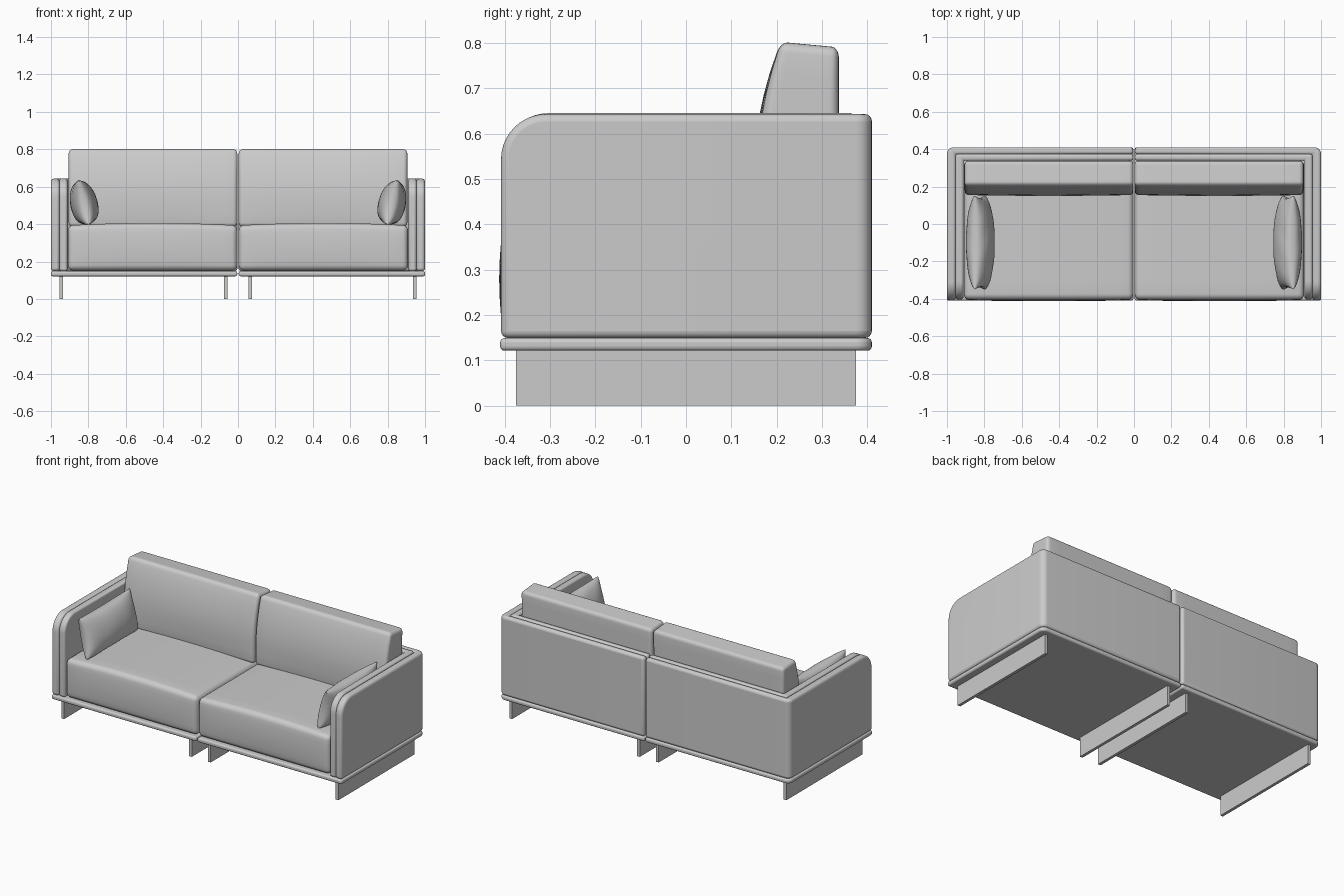
import bpy, bmesh, math
from mathutils import Vector, Matrix

if "Cube" in bpy.data.objects:
    bpy.data.objects.remove(bpy.data.objects["Cube"])

fabric = bpy.data.materials.new("light grey")
fabric.diffuse_color = (0.6, 0.6, 0.6, 1)
fabric.use_nodes = True
fabric.node_tree.nodes["Principled BSDF"].inputs["Base Color"].default_value = fabric.diffuse_color


def finish(name, bm, bevel=0.0, segments=4):
    """Turn a right-half bmesh into a smooth object mirrored across x = 0."""
    bmesh.ops.recalc_face_normals(bm, faces=bm.faces[:])
    mesh = bpy.data.meshes.new(name)
    bm.to_mesh(mesh)
    bm.free()
    ob = bpy.data.objects.new(name, mesh)
    bpy.context.collection.objects.link(ob)
    mesh.materials.append(fabric)
    if bevel:
        mod = ob.modifiers.new("soft edges", 'BEVEL')
        mod.width = bevel
        mod.segments = segments
        mod.limit_method = 'ANGLE'
        mod.angle_limit = math.radians(40)
    ob.modifiers.new("other half", 'MIRROR')
    bpy.ops.object.select_all(action='DESELECT')
    ob.select_set(True)
    bpy.context.view_layer.objects.active = ob
    bpy.ops.object.shade_smooth_by_angle(angle=math.radians(35))
    return ob


def box(lo, hi):
    bm = bmesh.new()
    bmesh.ops.create_cube(bm, size=1)
    lo, hi = Vector(lo), Vector(hi)
    for v in bm.verts:
        v.co = Vector([(a + b) / 2 + c * (b - a) for a, b, c in zip(lo, hi, v.co)])
    return bm


def round_edges(bm, test, radius, segments):
    edges = [e for e in bm.edges if all(test(v.co) for v in e.verts)]
    bmesh.ops.bevel(bm, geom=edges, offset=radius, segments=segments,
                    profile=0.5, affect='EDGES')


def cushion(name, lo, hi, radius, warp):
    """Rounded box, sliced into a grid and softly reshaped by warp(co, s, t, r)."""
    bm = box(lo, hi)
    round_edges(bm, lambda c: True, radius, 5)
    for axis, cuts in enumerate((14, 10, 8)):
        for i in range(1, cuts):
            p, n = Vector(), Vector()
            n[axis] = 1
            p[axis] = lo[axis] + radius + (hi[axis] - lo[axis] - 2 * radius) * i / cuts
            bmesh.ops.bisect_plane(bm, geom=bm.verts[:] + bm.edges[:] + bm.faces[:],
                                   plane_co=p, plane_no=n)
    for v in bm.verts:
        f = [(v.co[k] - lo[k]) / (hi[k] - lo[k]) for k in range(3)]
        warp(v.co, *f)
    return finish(name, bm)


def hump(t):
    return max(0.0, 4 * t * (1 - t))


# Blade legs
for label, x in (("inner_leg", 0.065), ("outer_leg", 0.945)):
    finish(label, box((x - 0.009, -0.375, 0), (x + 0.009, 0.375, 0.13)))

# Base platform
bm = box((0.004, -0.41, 0.121), (1.0, 0.41, 0.149))
round_edges(bm, lambda c: c.x > 0.9 and c.y > 0, 0.035, 6)
finish("base", bm, 0.010)


# Arm and back in one L-shaped panel, in an outer and an inner layer
def shell(name, outer, inner, back, back_in, front, top, corner):
    bm = bmesh.new()
    plan = [(outer, front), (outer, back), (0.004, back),
            (0.004, back_in), (inner, back_in), (inner, front)]
    face = bm.faces.new([bm.verts.new((x, y, 0.149)) for x, y in plan])
    new = bmesh.ops.extrude_face_region(bm, geom=[face])["geom"]
    for v in new:
        if isinstance(v, bmesh.types.BMVert):
            v.co.z = top
    round_edges(bm, lambda c: c.y < front + 0.01 and c.z > top - 0.01, 0.10, 10)
    round_edges(bm, lambda c: c.x > outer - 0.01 and c.y > back - 0.01, corner, 6)
    finish(name, bm, 0.016)


shell("outer_panel", 1.0, 0.953, 0.41, 0.372, -0.408, 0.643, 0.035)
shell("inner_panel", 0.954, 0.912, 0.373, 0.34, -0.403, 0.645, 0.012)


# Seat cushion with a crowned top and a gently bulging front
def seat_warp(co, s, t, r):
    co.z += 0.013 * hump(s) * r
    if t < 0.5:
        co.y -= 0.010 * hump(r) * hump(s) ** 0.3 * (1 - 2 * t)


cushion("seat_cushion", (0.004, -0.402, 0.152), (0.909, 0.34, 0.393), 0.028, seat_warp)


# Back cushion whose front leans back towards the top
def back_warp(co, s, t, r):
    lean = 0.05 * (max(0.0, co.z - 0.49) / 0.30) ** 2
    co.y += lean * (1 - t)
    co.y -= 0.006 * hump(s) * hump(r) * (1 - t)
    co.z -= 0.012 * t * r


cushion("back_cushion", (0.004, 0.155, 0.385), (0.905, 0.337, 0.802), 0.022, back_warp)

# Side pillow: two puffed sheets joined at the rim, leaning on the arm
bm = bmesh.new()
N = 28
tilt = Matrix.Rotation(math.radians(13), 3, 'Y')
for side in (-1, 1):
    rows = []
    for j in range(N + 1):
        row = []
        for i in range(N + 1):
            u = math.sin((i / N - 0.5) * math.pi)
            v = math.sin((j / N - 0.5) * math.pi)
            puff = (max(0, 1 - u * u) ** 0.38) * (max(0, 1 - v * v) ** 0.42)
            puff *= 1 - 0.12 * v
            fold = 0.0025 * math.sin(9 * u + 4 * v) * abs(v) * puff
            y = 0.25 * u * (1 - 0.05 * (1 - v * v))
            z = 0.123 * v * (1 - 0.06 * (1 - u * u))
            co = tilt @ Vector((side * (0.073 * puff + fold), y, z))
            row.append(bm.verts.new(co + Vector((0.825, -0.1, 0.515))))
        rows.append(row)
    for j in range(N):
        for i in range(N):
            bm.faces.new((rows[j][i], rows[j][i + 1], rows[j + 1][i + 1], rows[j + 1][i]))
bmesh.ops.remove_doubles(bm, verts=bm.verts[:], dist=0.0003)
finish("side_pillow", bm)
